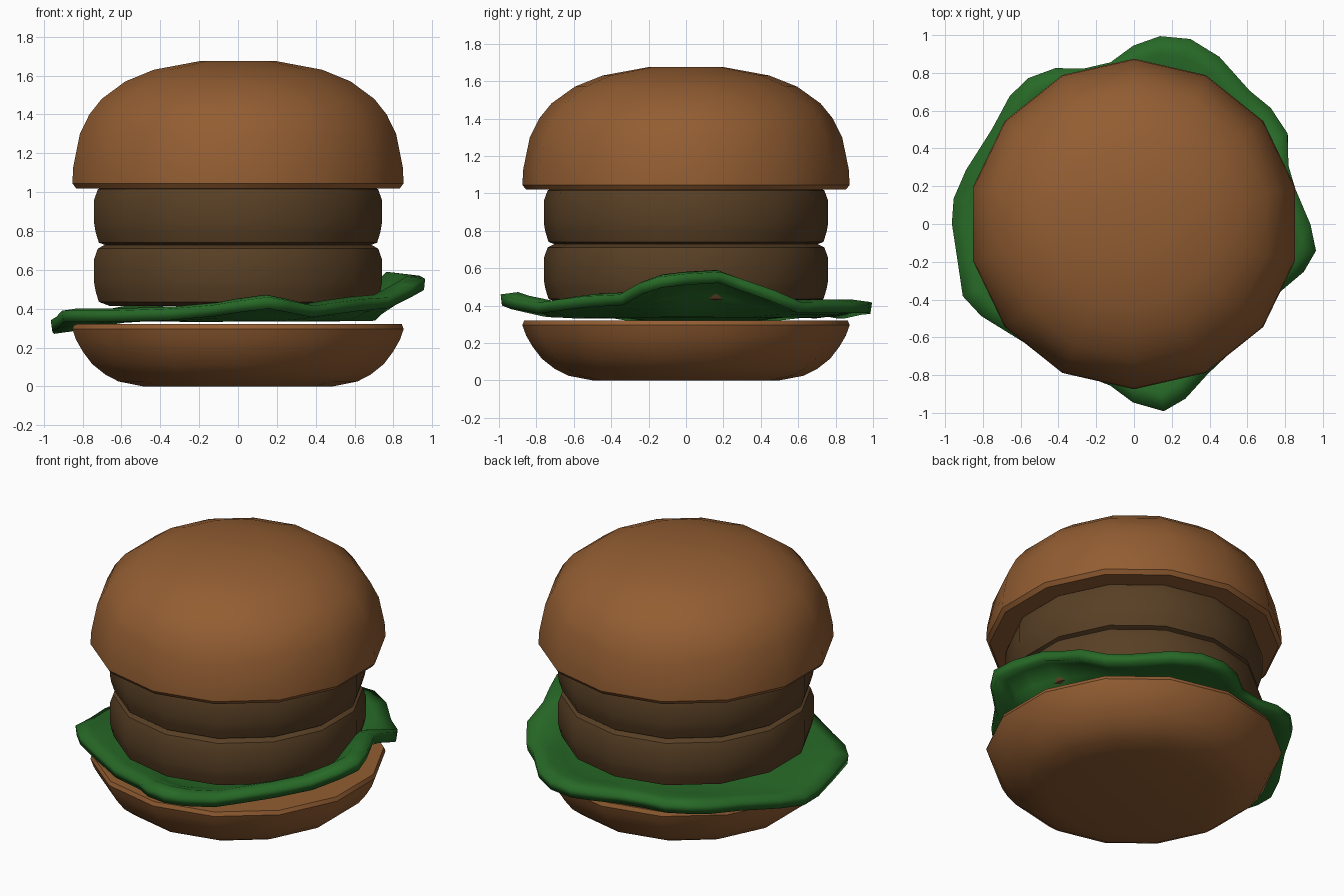
import bpy, bmesh, math

if "Cube" in bpy.data.objects:
    bpy.data.objects.remove(bpy.data.objects["Cube"])

SIDES = 14


def material(name, rgb):
    m = bpy.data.materials.new(name)
    m.diffuse_color = (*rgb, 1)
    m.use_nodes = True
    m.node_tree.nodes["Principled BSDF"].inputs["Base Color"].default_value = m.diffuse_color
    return m


BUN = material("toasted brown", (0.29, 0.11, 0.032))
MEAT = material("dark brown", (0.098, 0.05, 0.018))
GREEN = material("leaf green", (0.02, 0.14, 0.02))


def finish(name, bm, mat, angle):
    bmesh.ops.recalc_face_normals(bm, faces=bm.faces)
    me = bpy.data.meshes.new(name)
    bm.to_mesh(me)
    bm.free()
    me.materials.append(mat)
    ob = bpy.data.objects.new(name, me)
    bpy.context.collection.objects.link(ob)
    bpy.ops.object.select_all(action='DESELECT')
    ob.select_set(True)
    bpy.context.view_layer.objects.active = ob
    bpy.ops.object.shade_smooth_by_angle(angle=math.radians(angle))
    return ob


def skin(bm, rings):
    for a, b in zip(rings, rings[1:]):
        for i in range(len(a)):
            j = (i + 1) % len(a)
            bm.faces.new((a[i], a[j], b[j], b[i]))


def lathe(name, profile, mat):
    """Closed 14-sided turned body from (radius, height) points."""
    bm = bmesh.new()
    rings = []
    for r, z in profile:
        angles = [math.pi / 2 + 2 * math.pi * i / SIDES for i in range(SIDES)]
        rings.append([bm.verts.new((r * math.cos(a), r * math.sin(a), z)) for a in angles])
    skin(bm, rings)
    bm.faces.new(rings[0])
    bm.faces.new(rings[-1])
    return finish(name, bm, mat, 40)


# buns
lathe("bottom_bun", [(0.5, 0), (0.63, 0.025), (0.70, 0.06), (0.77, 0.115), (0.82, 0.18),
                     (0.855, 0.24), (0.875, 0.295), (0.865, 0.32)], BUN)
lathe("top_bun", [(0.855, 1.02), (0.875, 1.045), (0.87, 1.13), (0.835, 1.30), (0.785, 1.40),
                  (0.72, 1.48), (0.595, 1.57), (0.445, 1.63), (0.2, 1.675)], BUN)

# two equal patties
for name, z0 in (("lower_patty", 0.415), ("upper_patty", 0.72)):
    lathe(name, [(0.68, z0), (0.735, z0 + 0.02), (0.752, z0 + 0.075), (0.76, z0 + 0.12),
                 (0.76, z0 + 0.24), (0.74, z0 + 0.295), (0.70, z0 + 0.315)], MEAT)

# wavy lettuce leaf: rim given as (angle, radius, height)
RIM = [(0, .93, .54), (12, .87, .55), (20, .87, .51), (30, .94, .45), (40, .945, .39),
       (49, .93, .39), (63, .99, .39), (73, 1.02, .39), (82, 1.0, .385), (90, .94, .38),
       (98, .86, .36), (108, .86, .36), (117, .92, .37), (126, .95, .38), (134, .94, .37),
       (146, .90, .35), (162, .93, .32), (172, .96, .30), (180, .96, .31), (192, .95, .33),
       (203, .98, .36), (211, .94, .36), (222, .87, .36), (245, .84, .37), (262, .86, .39),
       (270, .94, .41), (279, 1.0, .43), (286, .96, .41), (296, .88, .385), (305, .85, .40),
       (320, .84, .42), (336, .85, .43), (345, .93, .49), (352, .97, .525)]
bm = bmesh.new()
rings = []
# (share of rim radius, share of rim height, extra lift)
for f, blend, lift in ((0.3, 0, 0), (0.72, 0, 0), (0.82, 0.6, 0), (0.91, 1, 0.012), (1, 1, 0)):
    ring = []
    for deg, r, z in RIM:
        a = math.radians(deg)
        h = 0.365 + (z - 0.365) * blend + lift
        ring.append(bm.verts.new((f * r * math.cos(a), f * r * math.sin(a), h)))
    rings.append(ring)
skin(bm, rings)
bm.faces.new(rings[0])
leaf = finish("lettuce", bm, GREEN, 60)
solid = leaf.modifiers.new("thickness", 'SOLIDIFY')
solid.thickness = 0.06
solid.offset = 0
